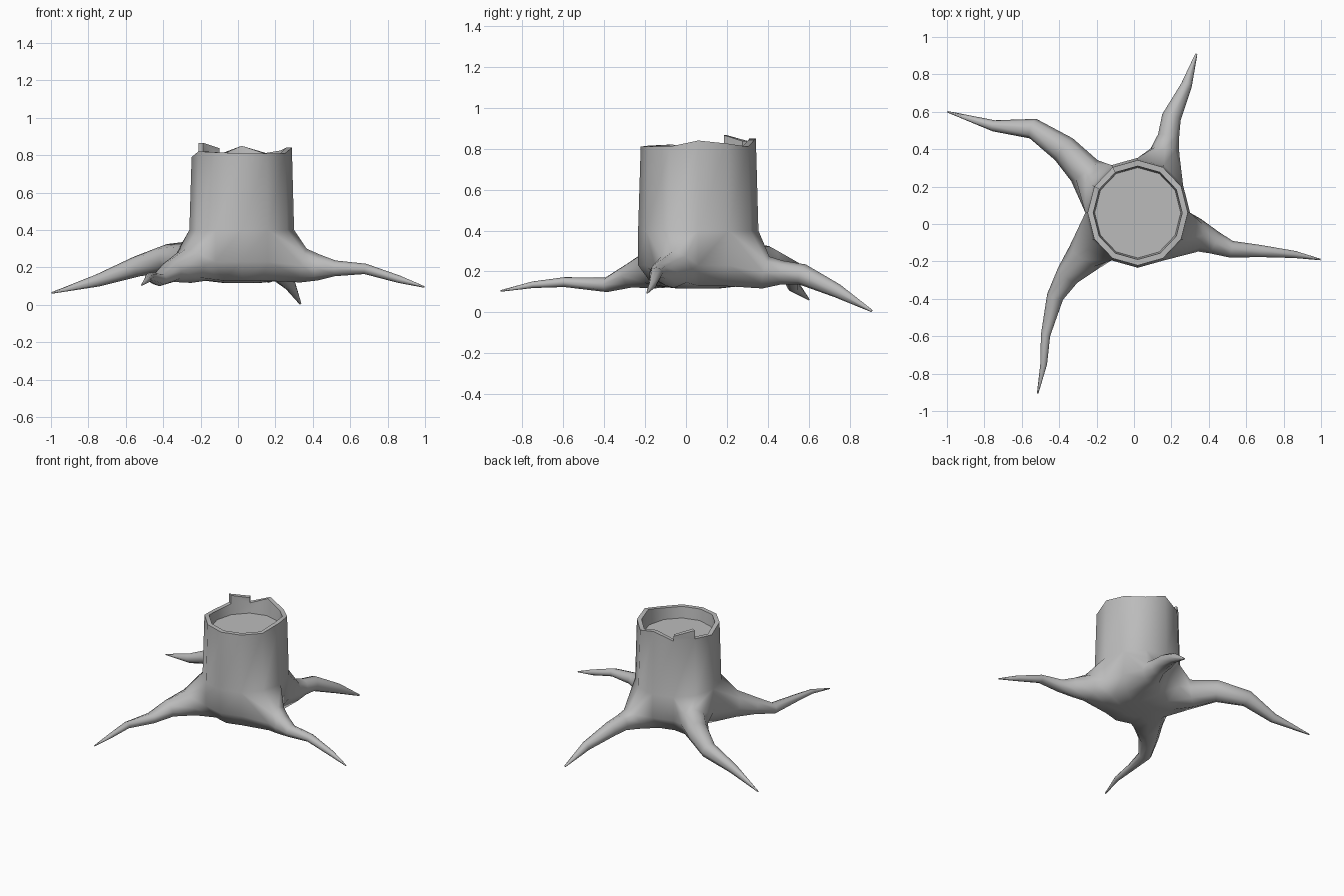
import bpy, bmesh, math
from mathutils import Vector

cube = bpy.data.objects.get("Cube")
if cube:
    bpy.data.objects.remove(cube)

SIDES = 12
CENTRE = Vector((0.02, 0.06, 0))
Z = Vector((0, 0, 1))

# Jagged rim heights, one per trunk column, counter-clockwise from the left side
RIM = [0.84, 0.825, 0.81, 0.85, 0.80, 0.805, 0.79, 0.82, 0.815, 0.81, 0.81, 0.81]

# Each root: trunk column it grows from, then (x, y, z, half width, half height)
ROOTS = {
    5: [(-.265, .285, .24, .09, .10), (-.375, .40, .25, .075, .075),
        (-.54, .51, .205, .055, .055), (-.75, .525, .13, .03, .033), (-.997, .6, .063, .004, .004)],
    2: [(.165, .39, .195, .078, .08), (.185, .47, .195, .057, .058),
        (.20, .57, .185, .052, .052), (.28, .74, .105, .03, .034), (.333, .908, .007, .006, .006)],
    11: [(.35, -.06, .21, .088, .092), (.43, -.1, .20, .062, .07), (.52, -.135, .195, .045, .042),
         (.68, -.145, .192, .032, .028), (.86, -.163, .137, .019, .02), (.997, -.19, .095, .004, .004)],
    7: [(-.262, -.175, .21, .1, .095), (-.355, -.275, .18, .065, .06), (-.422, -.39, .135, .045, .036),
        (-.473, -.595, .148, .025, .024), (-.483, -.75, .135, .018, .016), (-.515, -.905, .105, .004, .004)],
}


def trunk_point(col, radius, z):
    a = math.tau * col / SIDES
    return CENTRE + Vector((radius * math.cos(a), radius * 1.05 * math.sin(a), z))


def join(bm, lower, upper):
    n = len(lower)
    return [bm.faces.new((lower[i], lower[(i + 1) % n], upper[(i + 1) % n], upper[i]))
            for i in range(n)]


bm = bmesh.new()

# Rounded underside, trunk wall, torn rim and hollow, as stacked rings
PROFILE = [(0.1, 0.117), (0.21, 0.13), (0.28, 0.23), (0.28, 0.40),
           (0.268, None), (0.238, None), (0.23, 0.73)]
rings = [[bm.verts.new(trunk_point(c, radius, RIM[c] if z is None else z)) for c in range(SIDES)]
         for radius, z in PROFILE]
bands = [join(bm, lower, upper) for lower, upper in zip(rings, rings[1:])]
bm.faces.new(rings[-1])
bm.faces.new(list(reversed(rings[0])))

# Upright splinter on the back of the rim, taller at its right end
splinter = bmesh.ops.extrude_discrete_faces(bm, faces=[bands[4][4]])["faces"][0]
old = [rings[r][c] for r in (4, 5) for c in (4, 5)]
for vert in splinter.verts:
    vert.co.z = 0.866 if vert.co.x < -0.15 else 0.837
pairs = [(v, min(old, key=lambda o: (o.co.xy - v.co.xy).length)) for v in splinter.verts]
for (a, base_a), (b, base_b) in zip(pairs, pairs[1:] + pairs[:1]):
    if not bm.faces.get((base_a, base_b, b, a)):
        bm.faces.new((base_a, base_b, b, a))

# Roots: open a two by two patch in the trunk and loft tapering rings out of it
LOOP = [(1, 2), (1, 3), (0, 3), (-1, 3), (-1, 2), (-1, 1), (0, 1), (1, 1)]
for col, path in ROOTS.items():
    previous = [rings[row][(col + step) % SIDES] for step, row in LOOP]
    middle = rings[2][col]
    points = [middle.co.copy()] + [Vector(p[:3]) for p in path]
    bm.verts.remove(middle)
    for i, (x, y, z, half_w, half_h) in enumerate(path, 1):
        after = points[min(i + 1, len(points) - 1)]
        direction = (after - points[i - 1]).normalized()
        side = Z.cross(direction).normalized()
        up = direction.cross(side)
        ring = []
        for k in range(8):
            a = k * math.pi / 4
            offset = side * half_w * math.cos(a) + up * half_h * math.sin(a)
            ring.append(bm.verts.new(points[i] + offset))
        join(bm, previous, ring)
        previous = ring
    bm.faces.new(previous)

bmesh.ops.recalc_face_normals(bm, faces=bm.faces)
mesh = bpy.data.meshes.new("stump_with_roots")
bm.to_mesh(mesh)
bm.free()
stump = bpy.data.objects.new("stump_with_roots", mesh)
bpy.context.collection.objects.link(stump)

# Plain grey wood
wood = bpy.data.materials.new("grey_wood")
wood.use_nodes = True
colour = (0.5, 0.5, 0.5, 1)
wood.diffuse_color = colour
wood.node_tree.nodes["Principled BSDF"].inputs["Base Color"].default_value = colour
mesh.materials.append(wood)

bpy.ops.object.select_all(action="DESELECT")
stump.select_set(True)
bpy.context.view_layer.objects.active = stump
bpy.ops.object.shade_smooth_by_angle(angle=math.radians(55))
